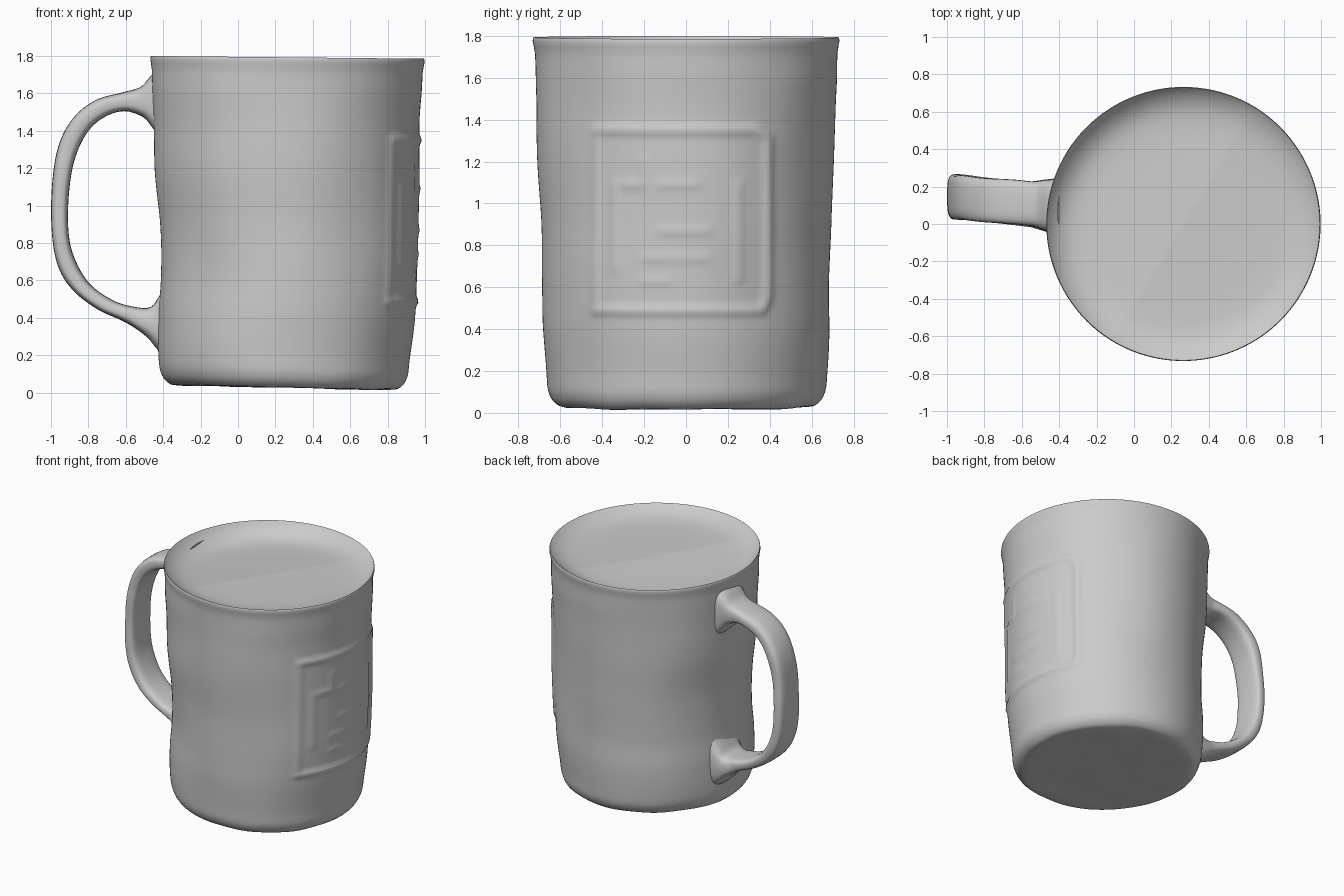
import bpy, bmesh, math
from mathutils import Vector, noise

cube = bpy.data.objects.get("Cube")
if cube:
    bpy.data.objects.remove(cube, do_unlink=True)

GREY = (0.6, 0.6, 0.6, 1)
clay = bpy.data.materials.new("plain grey")
clay.use_nodes = True
clay.diffuse_color = GREY
clay.node_tree.nodes["Principled BSDF"].inputs["Base Color"].default_value = GREY


def spline(points, step):
    """Catmull-Rom curve through the points, sampled about every step."""
    pts = [Vector(p) for p in points]
    out = []
    for i in range(len(pts) - 1):
        a, b, c, d = pts[max(i - 1, 0)], pts[i], pts[i + 1], pts[min(i + 2, len(pts) - 1)]
        n = max(2, int((c - b).length / step))
        for k in range(n):
            t = k / n
            out.append(0.5 * (2 * b + (c - a) * t + (2 * a - 5 * b + 4 * c - d) * t**2
                              + (3 * b - a - 3 * c + d) * t**3))
    return out + [pts[-1]]


def loft(name, rings):
    """Skin closed rings of points into one smooth object."""
    bm = bmesh.new()
    rows = [[bm.verts.new(p) for p in ring] for ring in rings]
    for lo, hi in zip(rows, rows[1:]):
        n = len(lo)
        for i in range(n):
            j = (i + 1) % n
            bm.faces.new((lo[i], lo[j], hi[j], hi[i]))
    bmesh.ops.remove_doubles(bm, verts=bm.verts, dist=1e-5)
    bmesh.ops.holes_fill(bm, edges=bm.edges, sides=0)
    bmesh.ops.recalc_face_normals(bm, faces=bm.faces)
    mesh = bpy.data.meshes.new(name)
    bm.to_mesh(mesh)
    bm.free()
    obj = bpy.data.objects.new(name, mesh)
    bpy.context.collection.objects.link(obj)
    mesh.materials.append(clay)
    bpy.ops.object.select_all(action='DESELECT')
    obj.select_set(True)
    bpy.context.view_layer.objects.active = obj
    bpy.ops.object.shade_smooth_by_angle(angle=math.radians(60))
    return obj


# Raised panel lines on the +x side: y, z to y, z, height
RIDGES = [
    (-0.43, 0.5, 0.36, 0.5, 0.014), (-0.43, 1.36, 0.33, 1.36, 0.014),
    (0.39, 0.56, 0.39, 1.32, 0.016), (-0.43, 0.5, -0.43, 1.36, 0.008),
    (0.33, 1.36, 0.39, 1.32, 0.016), (0.36, 0.5, 0.39, 0.56, 0.014),
    (-0.34, 0.7, -0.34, 1.1, 0.006), (-0.3, 1.1, -0.2, 1.1, 0.008),
    (-0.2, 1.1, -0.2, 1.22, 0.006), (-0.12, 1.1, 0.05, 1.1, 0.007),
    (-0.12, 0.88, 0.1, 0.88, 0.007), (-0.2, 0.75, 0.1, 0.75, 0.006),
    (0.25, 0.65, 0.25, 1.1, 0.007), (-0.2, 0.64, -0.1, 0.64, 0.006),
]


def ridge_height(y, z):
    best = 0
    for y0, z0, y1, z1, h in RIDGES:
        a, ab, p = Vector((y0, z0)), Vector((y1 - y0, z1 - z0)), Vector((y, z))
        t = min(1, max(0, (p - a).dot(ab) / ab.length_squared))
        best = max(best, h * math.exp(-((p - a - ab * t).length / 0.02)**2))
    return best


# Body: height, axis x, radius; from base centre, up the wall, into the shallow top
outer = [(0.03, 0.25, 0), (0.03, 0.25, 0.3), (0.028, 0.25, 0.56), (0.045, 0.25, 0.625),
         (0.1, 0.25, 0.66), (0.2, 0.25, 0.672), (0.4, 0.262, 0.685), (0.6, 0.273, 0.685),
         (0.9, 0.275, 0.69), (1.2, 0.263, 0.705), (1.45, 0.26, 0.713), (1.6, 0.26, 0.721),
         (1.72, 0.262, 0.724), (1.775, 0.264, 0.733), (1.793, 0.264, 0.729)]
dish = [(1.793, 0.264, 0.729), (1.775, 0.264, 0.705), (1.75, 0.264, 0.655),
        (1.73, 0.264, 0.57), (1.722, 0.264, 0.4), (1.72, 0.264, 0)]
SEGMENTS = 200


def body_ring(z, cx, r, inside):
    ring = []
    for i in range(SEGMENTS):
        a = 2 * math.pi * i / SEGMENTS
        c, s = math.cos(a), math.sin(a)
        rad, h = r, z
        if r > 0.01:
            n = noise.noise(Vector((c * 1.6, s * 1.6, z * 2.2)))
            if not inside:
                rad += 0.014 * n * min(1, (1.8 - z) * 5) * min(1, r)
                if c > 0.5 and 0.4 < z < 1.45:
                    rad += ridge_height(r * s, z)
        # Slight tilt of base and rim
        h -= r * c / 0.7 * (0.016 * (1 - z / 1.8) + 0.007 * z / 1.8)
        if z < 0.12:
            h += 0.008 * noise.noise(Vector((c * r * 4, s * r * 4, 3)))
        if inside:
            # The hollow is deeper beside the handle
            sink = (1.793 - z) / 0.073
            h -= 0.06 * sink * max(0, -0.85 * c + 0.53 * s) * r / 0.7
        ring.append((cx + rad * c, rad * s, h))
    return ring


rings = [body_ring(*p, False) for p in spline(outer, 0.02)]
rings += [body_ring(*p, True) for p in spline(dish, 0.02)[1:]]
loft("mug_body", rings)

# Handle: outer x, z and inner x, z from the upper joint to the lower joint
band = [(-0.40, 1.75, -0.40, 1.34), (-0.47, 1.69, -0.46, 1.42), (-0.52, 1.635, -0.51, 1.475),
        (-0.62, 1.605, -0.61, 1.505), (-0.76, 1.565, -0.72, 1.47), (-0.88, 1.47, -0.81, 1.385),
        (-0.96, 1.32, -0.875, 1.24), (-0.995, 1.1, -0.905, 1.05), (-0.995, 0.85, -0.905, 0.85),
        (-0.96, 0.67, -0.87, 0.71), (-0.88, 0.545, -0.79, 0.58), (-0.75, 0.445, -0.66, 0.49),
        (-0.6, 0.375, -0.54, 0.457), (-0.49, 0.3, -0.465, 0.46), (-0.43, 0.23, -0.42, 0.52),
        (-0.36, 0.18, -0.36, 0.62)]


def signed_pow(v, e):
    return math.copysign(abs(v)**e, v)


rings = []
for ox, oz, ix, iz in spline(band, 0.03):
    out, inn = Vector((ox, 0, oz)), Vector((ix, 0, iz))
    mid, half = (out + inn) / 2, (out - inn) / 2
    mid.y = 0.095 + 0.1 * (-0.45 - mid.x)
    width = 0.118 + 0.03 * max(0, 1 + (mid.x + 0.42) / 0.12)
    ring = []
    for i in range(28):
        a = 2 * math.pi * i / 28
        p = mid + half * signed_pow(math.cos(a), 0.6)
        p.y += width * signed_pow(math.sin(a), 0.6)
        p.y += 0.01 * noise.noise(p * 4)
        ring.append(p)
    rings.append(ring)
loft("handle", rings)
